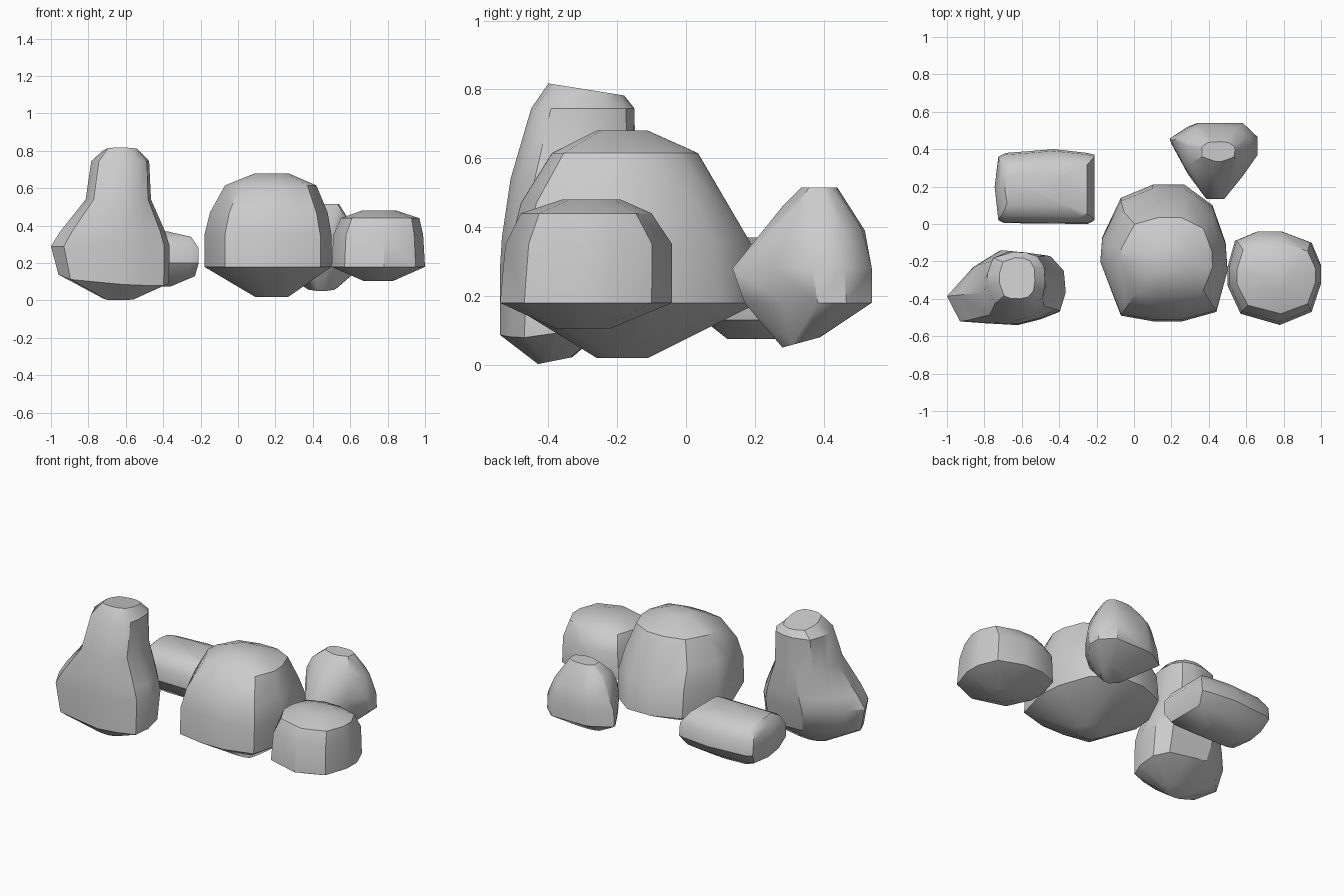
import bpy, bmesh, math


def rock(name, outline, levels, hull=True):
    """Stack a plan outline at levels (z, x0, x1, y0, y1, roundness, y tilt, x tilt).
    Convex stones are wrapped with a hull, waisted ones are lofted."""
    xs = [p[0] for p in outline]
    ys = [p[1] for p in outline]
    ax, bx, ay, by = min(xs), max(xs), min(ys), max(ys)
    bm = bmesh.new()
    rings = []
    for lv in levels:
        z, x0, x1, y0, y1, rnd, ty, tx = (list(lv) + [0, 0, 0])[:8]
        ring = []
        for x, y in outline:
            # plan position in -1..1, blended towards a rounded square
            u = 2 * (x - ax) / (bx - ax) - 1
            v = 2 * (y - ay) / (by - ay) - 1
            a = math.atan2(v, u)
            c, s = math.cos(a), math.sin(a)
            r = (abs(c) ** 3 + abs(s) ** 3) ** (-1 / 3)
            u += (r * c - u) * rnd
            v += (r * s - v) * rnd
            ring.append(bm.verts.new(((x0 + x1) / 2 + u * (x1 - x0) / 2,
                                      (y0 + y1) / 2 + v * (y1 - y0) / 2,
                                      z + ty * v / 2 + tx * u / 2)))
        rings.append(ring)
    n = len(outline)
    if hull:
        bmesh.ops.convex_hull(bm, input=bm.verts[:])
        bmesh.ops.delete(bm, geom=[v for v in bm.verts if not v.link_faces],
                         context='VERTS')
    else:
        for a, b in zip(rings, rings[1:]):
            for i in range(n):
                j = (i + 1) % n
                bm.faces.new((a[i], a[j], b[j], b[i]))
        bm.faces.new(rings[0][::-1])
        bm.faces.new(rings[-1])
    bmesh.ops.recalc_face_normals(bm, faces=bm.faces[:])
    me = bpy.data.meshes.new(name)
    bm.to_mesh(me)
    bm.free()
    ob = bpy.data.objects.new(name, me)
    bpy.context.collection.objects.link(ob)
    bpy.ops.object.select_all(action='DESELECT')
    bpy.context.view_layer.objects.active = ob
    ob.select_set(True)
    bpy.ops.object.shade_smooth_by_angle(angle=math.radians(35))
    return ob


# Large central dome
rock("large_dome_rock",
     [(-.18, -.2), (-.07, -.49), (.1, -.52), (.26, -.52), (.44, -.47), (.5, -.25),
      (.49, -.1), (.42, .1), (.27, .21), (.1, .21), (-.07, .14), (-.17, -.07)],
     [(.02, .09, .27, -.26, -.11), (.18, -.18, .5, -.52, .21),
      (.35, -.18, .5, -.51, .19), (.47, -.15, .48, -.48, .115, .3),
      (.615, -.07, .42, -.39, .035, .5), (.68, .09, .27, -.26, -.11, .5)])

# Small dome at the right
rock("small_dome_rock",
     [(.5, -.33), (.57, -.48), (.78, -.54), (.95, -.47), (1, -.32), (1, -.22),
      (.95, -.1), (.79, -.04), (.66, -.04), (.54, -.09), (.5, -.23)],
     [(.105, .67, .83, -.38, -.22), (.18, .5, 1, -.54, -.04),
      (.35, .51, .99, -.525, -.04), (.44, .55, .97, -.48, -.1),
      (.48, .66, .85, -.36, -.19)])

# Wedge-plan stone at the back right
rock("back_pointed_rock",
     [(.2, .42), (.28, .27), (.38, .14), (.48, .14), (.58, .26), (.66, .37),
      (.66, .46), (.58, .54), (.46, .54), (.34, .54), (.29, .52), (.19, .45)],
     [(.065, .36, .53, .28, .39, .6, .03), (.18, .19, .66, .17, .54),
      (.28, .2, .66, .135, .54), (.39, .24, .62, .235, .52, .7),
      (.46, .29, .57, .28, .475, 1), (.515, .36, .54, .335, .44, 1)])

# Low block at the back left
rock("flat_block_rock",
     [(-.75, .2), (-.73, .02), (-.7, .005), (-.25, 0), (-.21, .02), (-.21, .37),
      (-.25, .38), (-.43, .4), (-.69, .38), (-.73, .36)],
     [(.075, -.62, -.36, .12, .26), (.13, -.72, -.23, .05, .34),
      (.2, -.745, -.21, 0, .4), (.28, -.745, -.21, .005, .39),
      (.34, -.72, -.25, .04, .34), (.37, -.69, -.38, .1, .27)])

# Tall waisted boulder at the front left
rock("tall_rock",
     [(-1, -.38), (-.93, -.52), (-.8, -.53), (-.63, -.54), (-.5, -.505), (-.39, -.46),
      (-.36, -.36), (-.37, -.24), (-.44, -.16), (-.58, -.145), (-.72, -.13),
      (-.86, -.22), (-.93, -.3)],
     [(.012, -.72, -.55, -.43, -.33, .5, .02), (.12, -.96, -.37, -.54, -.18, 0, .06, -.05),
      (.29, -1, -.365, -.54, -.145), (.37, -.95, -.39, -.535, -.14, .15),
      (.54, -.815, -.465, -.51, -.145, .6), (.745, -.785, -.475, -.45, -.15, 1, .0),
      (.8, -.72, -.53, -.4, -.18, 1, -.035)], hull=False)
